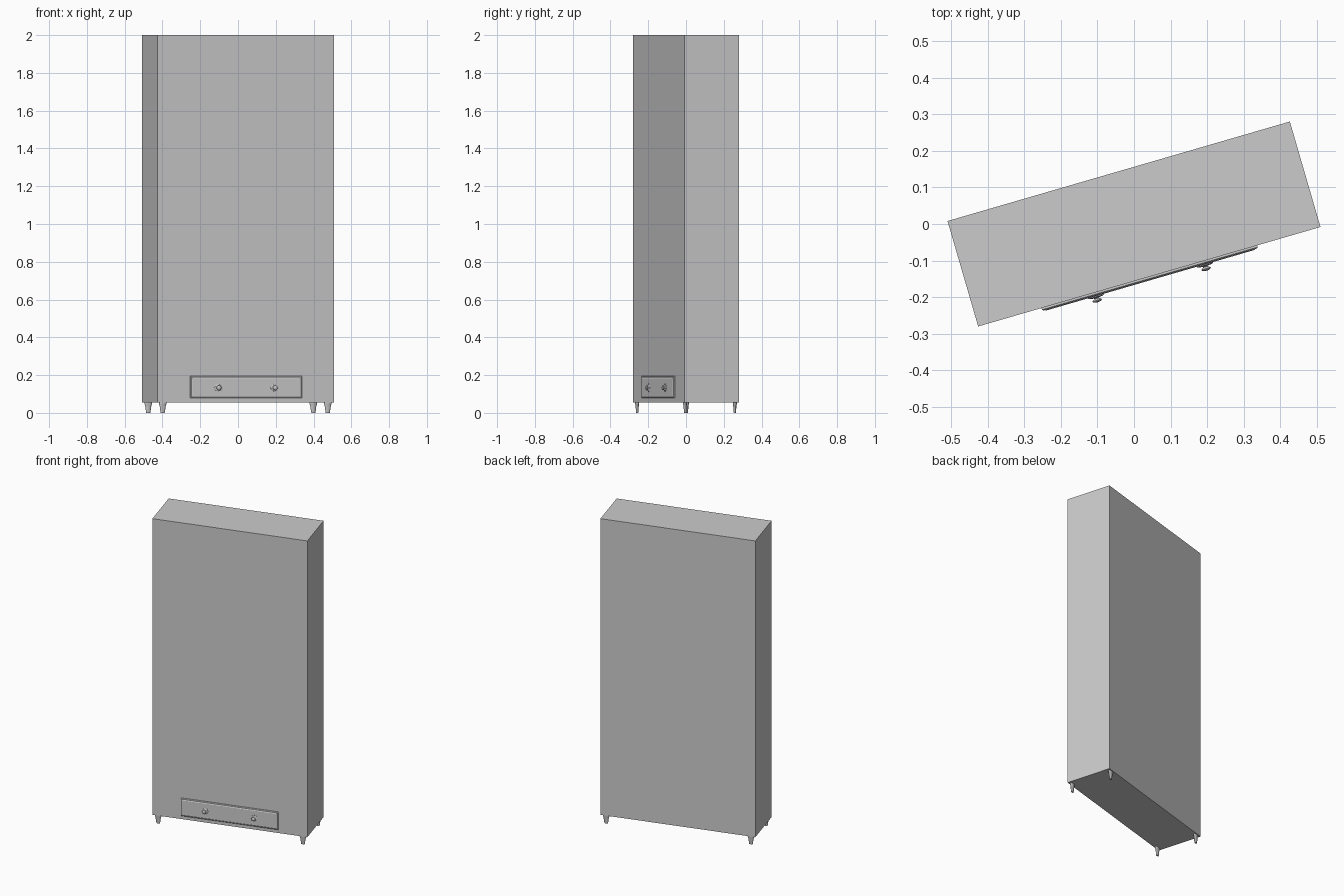
import bpy, bmesh, math
from mathutils import Matrix

if "Cube" in bpy.data.objects:
    bpy.data.objects.remove(bpy.data.objects["Cube"])

# Everything is built square to the axes, then turned by this angle
TURN = Matrix.Rotation(math.radians(16.2), 4, 'Z')


def finish(bm, name, place=Matrix(), smooth=False):
    bmesh.ops.recalc_face_normals(bm, faces=bm.faces)
    bm.transform(TURN @ place)
    me = bpy.data.meshes.new(name)
    bm.to_mesh(me)
    bm.free()
    ob = bpy.data.objects.new(name, me)
    bpy.context.collection.objects.link(ob)
    if smooth:
        bpy.ops.object.select_all(action='DESELECT')
        ob.select_set(True)
        bpy.context.view_layer.objects.active = ob
        bpy.ops.object.shade_smooth_by_angle(angle=math.radians(35))
    return ob


def loft(rings):
    """Closed solid through a list of equal-length point rings."""
    bm = bmesh.new()
    loops = [[bm.verts.new(p) for p in ring] for ring in rings]
    n = len(loops[0])
    for a, b in zip(loops, loops[1:]):
        for i in range(n):
            j = (i + 1) % n
            bm.faces.new((a[i], a[j], b[j], b[i]))
    bm.faces.new(loops[0][::-1])
    bm.faces.new(loops[-1])
    return bm


def circle(r, z, n, wave=0.0, petals=0):
    pts = []
    for i in range(n):
        a = 2 * math.pi * i / n
        k = r * (1 + wave * math.cos(petals * a))
        pts.append((k * math.cos(a), k * math.sin(a), z))
    return pts


# Tall closed cabinet body
bm = bmesh.new()
bmesh.ops.create_cube(bm, size=1)
bm.transform(Matrix.Translation((0, 0, 1.0275)) @ Matrix.Diagonal((0.974, 0.30, 1.945, 1)))
finish(bm, "cabinet_body")


# Drawer front with stepped, bevelled edge
def panel_ring(hx, hz, y):
    return [(-hx, y, -hz), (hx, y, -hz), (hx, y, hz), (-hx, y, hz)]


steps = [(0.307, 0.058, -0.148), (0.307, 0.058, -0.155), (0.303, 0.054, -0.158),
         (0.299, 0.050, -0.158), (0.296, 0.047, -0.160)]
finish(loft([panel_ring(*s) for s in steps]), "drawer_front",
       Matrix.Translation((0, 0, 0.136)))

# Rosettes and knobs, turned so their axis points forward
forward = Matrix.Rotation(math.radians(90), 4, 'X')
for side, x in (("left", -0.155), ("right", 0.155)):
    place = Matrix.Translation((x, -0.159, 0.133)) @ forward
    rosette = [circle(r, z, 48, w, 8) for r, z, w in
               ((0.020, 0, 0.14), (0.020, 0.003, 0.14), (0.016, 0.005, 0.10), (0.009, 0.006, 0))]
    finish(loft(rosette), side + "_rosette", place, True)
    knob = [circle(r, z, 20) for r, z in
            ((0.008, 0.004), (0.006, 0.008), (0.010, 0.010), (0.0135, 0.013),
             (0.012, 0.016), (0.007, 0.018), (0.002, 0.019))]
    finish(loft(knob), side + "_knob", place, True)

# Tapered feet, flattened front to back
profile = [(0.011, 0), (0.012, 0.004), (0.017, 0.038), (0.019, 0.043),
           (0.021, 0.047), (0.021, 0.057)]
for sx, xn in ((-1, "left"), (1, "right")):
    for sy, yn in ((-1, "front"), (1, "back")):
        place = Matrix.Translation((sx * 0.455, sy * 0.137, 0)) @ Matrix.Diagonal((1, 0.44, 1, 1))
        finish(loft([circle(r, z, 20) for r, z in profile]), f"{yn}_{xn}_foot", place, True)
